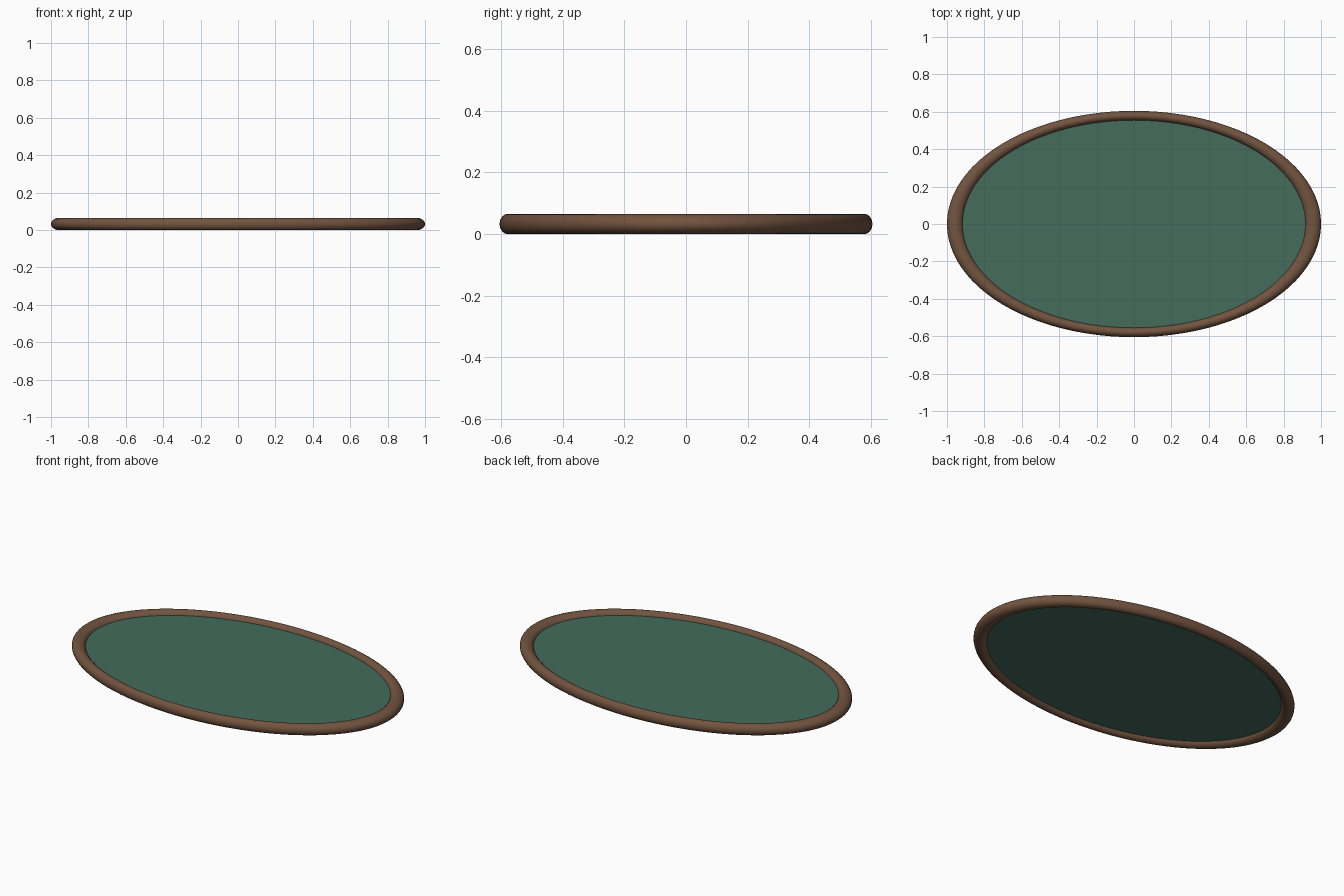
import bpy, math

if "Cube" in bpy.data.objects:
    bpy.data.objects.remove(bpy.data.objects["Cube"])

RATIO = 0.605      # oval depth / width
HALF_H = 0.0325    # half height of the rim
MINOR = 0.0425     # rim half width at the long ends


def finish(name, color, scale):
    ob = bpy.context.object
    ob.name = name
    ob.scale = scale
    bpy.ops.object.transform_apply(location=False, rotation=False, scale=True)
    bpy.ops.object.shade_smooth_by_angle(angle=math.radians(40))
    mat = bpy.data.materials.new(name + "_material")
    mat.diffuse_color = (*color, 1)
    mat.use_nodes = True
    mat.node_tree.nodes["Principled BSDF"].inputs["Base Color"].default_value = mat.diffuse_color
    ob.data.materials.append(mat)
    return ob


# Rounded oval rim
bpy.ops.mesh.primitive_torus_add(
    major_segments=96, minor_segments=20, major_radius=1 - MINOR,
    minor_radius=MINOR, location=(0, 0, HALF_H))
finish("oval_rim", (0.17, 0.088, 0.05), (1, RATIO, HALF_H / MINOR))

# Thin panel set into the middle of the rim
bpy.ops.mesh.primitive_cylinder_add(
    vertices=96, radius=0.93, depth=0.02, location=(0, 0, HALF_H))
finish("inset_panel", (0.057, 0.15, 0.108), (1, RATIO, 1))
